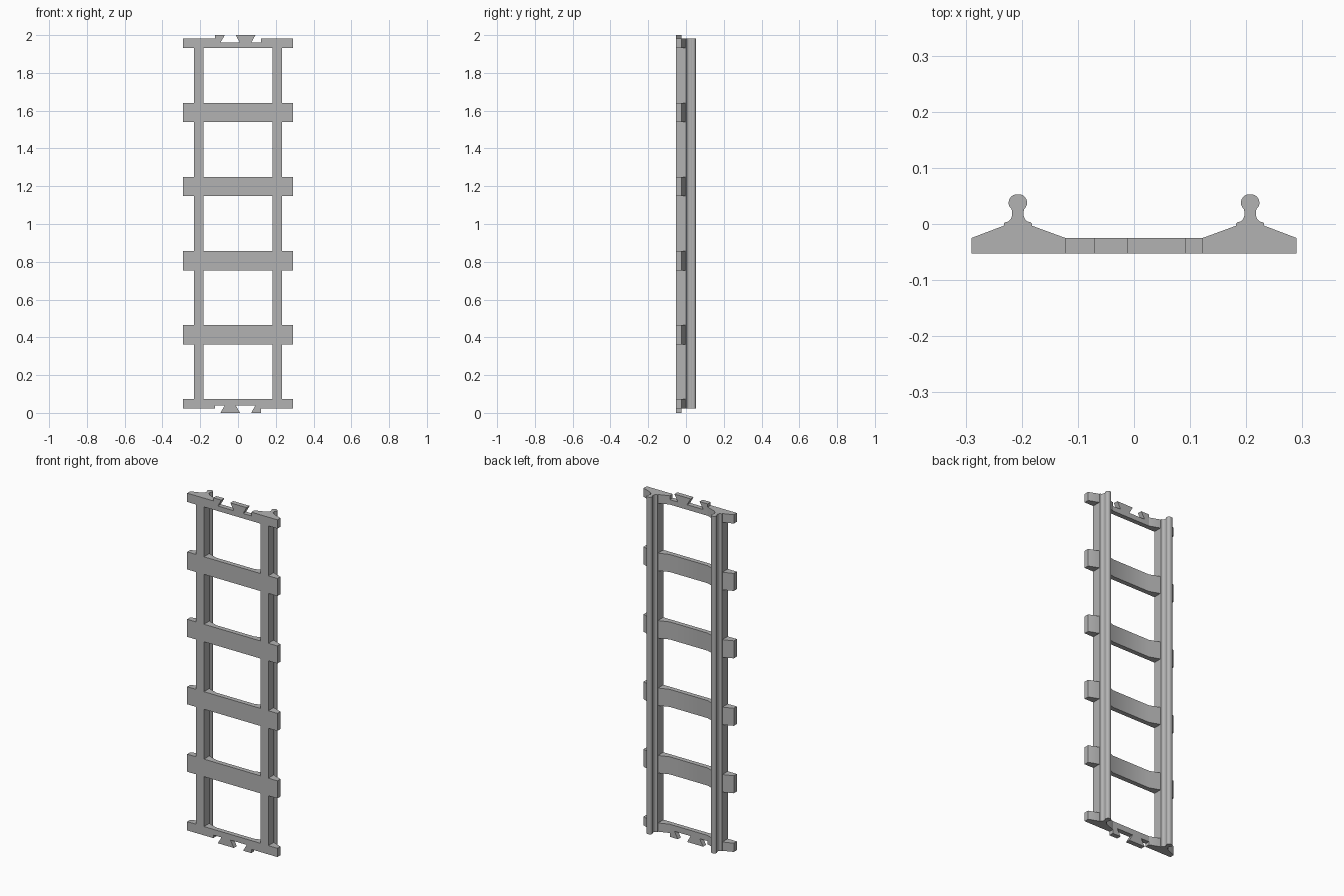
import bpy
import bmesh
import math
from mathutils import Vector

cube = bpy.data.objects.get("Cube")
if cube:
    bpy.data.objects.remove(cube, do_unlink=True)

grey = bpy.data.materials.new("light grey")
grey.use_nodes = True
colour = (0.45, 0.45, 0.45, 1)
grey.diffuse_color = colour
grey.node_tree.nodes["Principled BSDF"].inputs["Base Color"].default_value = colour

FRONT, PLATE, SEAT = -0.0525, -0.025, -0.003   # depth levels of the sleepers
START, PITCH, BAYS = 0.022, 0.392, 5           # spacing along the track
LENGTH = PITCH * BAYS
END = START + LENGTH
HALF = 0.051                                   # half height of a sleeper
GAUGE, FOOT, SOCKET = 0.207, 0.025, 0.122


def prism(name, points, offset):
    """Extrude a closed outline of 3D points into a solid."""
    bm = bmesh.new()
    face = bm.faces.new([bm.verts.new(p) for p in points])
    moved = bmesh.ops.extrude_face_region(bm, geom=[face])["geom"]
    verts = [g for g in moved if isinstance(g, bmesh.types.BMVert)]
    bmesh.ops.translate(bm, verts=verts, vec=Vector(offset))
    bmesh.ops.recalc_face_normals(bm, faces=bm.faces)
    mesh = bpy.data.meshes.new(name)
    bm.to_mesh(mesh)
    bm.free()
    mesh.materials.append(grey)
    obj = bpy.data.objects.new(name, mesh)
    bpy.context.collection.objects.link(obj)
    bpy.ops.object.select_all(action="DESELECT")
    obj.select_set(True)
    bpy.context.view_layer.objects.active = obj
    bpy.ops.object.shade_smooth_by_angle(angle=math.radians(30))
    return obj


def column(name, profile, low, high):
    """Extrude an x, y profile from one height to another."""
    return prism(name, [(x, y, low) for x, y in profile], (0, 0, high - low))


def mirrored(half):
    return half + [(-x, y) for x, y in reversed(half)]


# Rails: foot, concave fillet, narrow neck and round head
rail = [(FOOT, FRONT), (FOOT, 0.001)]
for i in range(7):
    a = math.radians(90 * i / 6)
    rail.append((0.023 - 0.013 * math.sin(a), 0.018 - 0.015 * math.cos(a)))
rail.append((0.010, 0.022))
for i in range(11):
    a = math.radians(-45 + 115 * i / 10)
    rail.append((0.0165 * math.cos(a), 0.038 + 0.0154 * math.sin(a)))
rail = mirrored(rail)
for side, sx in (("left", 1), ("right", -1)):
    column(side + "_rail", [(sx * GAUGE + x, y) for x, y in rail], START, END)

# Full sleepers with raised rail seats
shoulder = [(0.29, FRONT), (0.29, PLATE), (GAUGE + FOOT, SEAT),
            (GAUGE - FOOT, SEAT), (SOCKET, PLATE)]
for i in range(1, BAYS):
    z = START + PITCH * i
    column(f"sleeper_{i}", mirrored(shoulder), z - HALF, z + HALF)

# Half sleepers at the ends, whose centre plates carry interlocking dovetails
dovetail = [(-SOCKET, 0.04), (-0.07, 0.04), (-0.093, 0), (0.01, 0),
            (-0.012, 0.04), (0.092, 0.04), (0.07, 0), (SOCKET, 0)]
for end, low, high, inner, shift in (
        ("bottom", START, START + HALF, START + HALF, 0),
        ("top", END - HALF, END, END - HALF, LENGTH)):
    for side, sx in (("left", 1), ("right", -1)):
        outline = [(sx * x, y) for x, y in shoulder + [(SOCKET, FRONT)]]
        column(f"{end}_{side}_shoulder", outline, low, high)
    edge = [(x, z + shift) for x, z in dovetail]
    edge += [(SOCKET, inner), (-SOCKET, inner)]
    prism(end + "_connector", [(x, FRONT, z) for x, z in edge], (0, PLATE - FRONT, 0))
